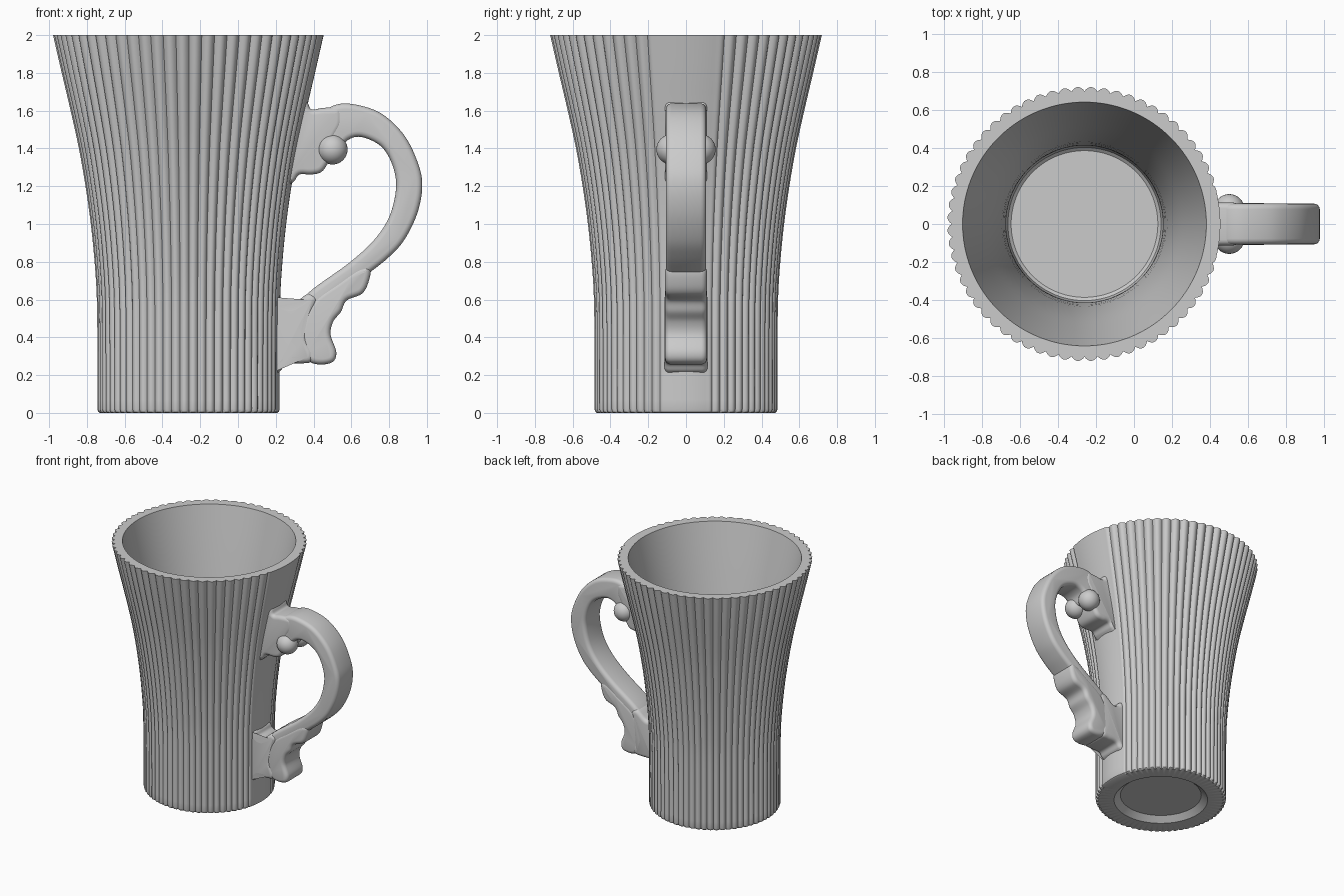
import bpy, bmesh, math
from mathutils import Vector

if "Cube" in bpy.data.objects:
    bpy.data.objects.remove(bpy.data.objects["Cube"])

CX = -0.26           # cup axis
FLUTES, SUB = 64, 8  # ribs around the cup, samples per rib


def spline(pts, n, closed=False):
    """Catmull-Rom samples through 2D points."""
    p = [Vector(q) for q in pts]
    m = len(p)
    get = (lambda i: p[i % m]) if closed else (lambda i: p[max(0, min(m - 1, i))])
    out = []
    for i in range(m if closed else m - 1):
        a, b, c, d = (get(i + k) for k in (-1, 0, 1, 2))
        for j in range(n):
            t = j / n
            out.append(0.5 * (2 * b + (c - a) * t + (2 * a - 5 * b + 4 * c - d) * t ** 2
                              + (3 * b - a - 3 * c + d) * t ** 3))
    return out if closed else out + [p[-1]]


def finish(name, bm, angle=35):
    bmesh.ops.recalc_face_normals(bm, faces=bm.faces)
    me = bpy.data.meshes.new(name)
    bm.to_mesh(me)
    bm.free()
    ob = bpy.data.objects.new(name, me)
    bpy.context.collection.objects.link(ob)
    bpy.ops.object.select_all(action='DESELECT')
    ob.select_set(True)
    bpy.context.view_layer.objects.active = ob
    bpy.ops.object.shade_smooth_by_angle(angle=math.radians(angle))
    return ob


def loft(bm, rings):
    """Skin closed rings and cap both ends."""
    loops = [[bm.verts.new(v) for v in r] for r in rings]
    n = len(loops[0])
    for a, b in zip(loops, loops[1:]):
        for i in range(n):
            bm.faces.new((a[i], a[(i + 1) % n], b[(i + 1) % n], b[i]))
    bm.faces.new(loops[0])
    bm.faces.new(loops[-1])


def slab(name, pts, half, rnd=0.03, n=6):
    """Outline in XZ extruded along y with rounded rims."""
    o = spline(pts, n, True)
    m = len(o)
    area = sum(o[i].x * o[(i + 1) % m].y - o[(i + 1) % m].x * o[i].y for i in range(m))
    sgn = 1 if area > 0 else -1
    nrm = []
    for i in range(m):
        t = (o[(i + 1) % m] - o[i - 1]).normalized()
        nrm.append(Vector((-t.y, t.x)) * sgn)   # inward
    steps = [k * math.pi / 8 for k in range(5)]
    levels = [(rnd * (1 - math.sin(a)), -half + rnd * (1 - math.cos(a))) for a in steps]
    levels += [(ins, -y) for ins, y in reversed(levels)]
    bm = bmesh.new()
    loft(bm, [[(p.x + q.x * ins, y, p.y + q.y * ins) for p, q in zip(o, nrm)]
              for ins, y in levels])
    return finish(name, bm, 50)


# Fluted cup: foot recess, ribbed outside, flat rim, plain inside
outer = spline([(0.485, 0.02), (0.485, 0.3), (0.488, 0.6), (0.50, 0.8), (0.52, 1.0), (0.548, 1.2),
                (0.583, 1.4), (0.627, 1.6), (0.674, 1.8), (0.72, 2.0)], 4)
inner = spline([(0.64, 2.0), (0.555, 1.6), (0.48, 1.2), (0.435, 0.8), (0.415, 0.4), (0.41, 0.17)], 4)
profile = [(0.30, 0.04, 0), (0.347, 0, 0), (0.472, 0, 1), (0.481, 0.006, 1)]
profile += [(p.x, p.y, 1) for p in outer]
profile += [(p.x, p.y, 0) for p in inner] + [(0.402, 0.135, 0), (0.385, 0.12, 0)]


def cup_ring(r, z, ribbed):
    ring = []
    for i in range(FLUTES * SUB):
        a = 2 * math.pi * i / (FLUTES * SUB)
        s = 2 * ((i % SUB) / SUB) - 1
        away = min(a, 2 * math.pi - a)
        t = max(0, min(1, (away - 0.22) / 0.12))   # ribs fade out behind the handle
        fade = t * t * (3 - 2 * t)
        rr = r * (1 - ribbed * 0.031 * (fade * s * s + (1 - fade) * 0.3))
        ring.append((CX + rr * math.cos(a), rr * math.sin(a), z))
    return ring


bm = bmesh.new()
loft(bm, [cup_ring(*p) for p in profile])
finish("cup_body", bm)

# Handle arm
slab("handle_arm", [(0.44, 1.46), (0.44, 1.56), (0.49, 1.62), (0.59, 1.637), (0.75, 1.59), (0.88, 1.47),
                    (0.957, 1.31), (0.975, 1.19), (0.947, 1.05), (0.88, 0.915), (0.80, 0.826),
                    (0.70, 0.745), (0.52, 0.61), (0.40, 0.51), (0.33, 0.53), (0.367, 0.63),
                    (0.588, 0.794), (0.72, 0.915), (0.80, 1.037), (0.836, 1.18), (0.826, 1.285),
                    (0.784, 1.38), (0.726, 1.433), (0.64, 1.462), (0.573, 1.438), (0.54, 1.38),
                    (0.49, 1.38)], 0.107)

# Upper mount, flaring into the cup
slab("upper_mount", [(0.32, 1.66), (0.365, 1.645), (0.39, 1.607), (0.456, 1.615), (0.54, 1.61), (0.55, 1.53),
                     (0.51, 1.45), (0.50, 1.38), (0.467, 1.306), (0.435, 1.272), (0.385, 1.262),
                     (0.325, 1.262), (0.295, 1.225), (0.25, 1.21), (0.26, 1.40)], 0.112)

# Lower mount block
slab("lower_mount", [(0.17, 0.62), (0.222, 0.61), (0.245, 0.577), (0.29, 0.572), (0.37, 0.63), (0.42, 0.60),
                     (0.38, 0.50), (0.365, 0.40), (0.40, 0.32), (0.385, 0.27), (0.33, 0.262),
                     (0.255, 0.258), (0.222, 0.22), (0.17, 0.21), (0.165, 0.4)], 0.115)

# Scalloped leaf under the arm
slab("handle_leaf", [(0.40, 0.60), (0.52, 0.69), (0.64, 0.77), (0.70, 0.765), (0.69, 0.69), (0.655, 0.63),
                     (0.575, 0.595), (0.545, 0.535), (0.504, 0.483), (0.49, 0.414), (0.52, 0.325),
                     (0.504, 0.272), (0.44, 0.256), (0.377, 0.272), (0.34, 0.33), (0.34, 0.48)], 0.111)

# Scroll balls on both sides
for side, label in ((-1, "front"), (1, "back")):
    bm = bmesh.new()
    bmesh.ops.create_uvsphere(bm, u_segments=32, v_segments=16, radius=0.08)
    bmesh.ops.translate(bm, verts=bm.verts, vec=(0.50, side * 0.077, 1.395))
    finish("scroll_ball_" + label, bm)
